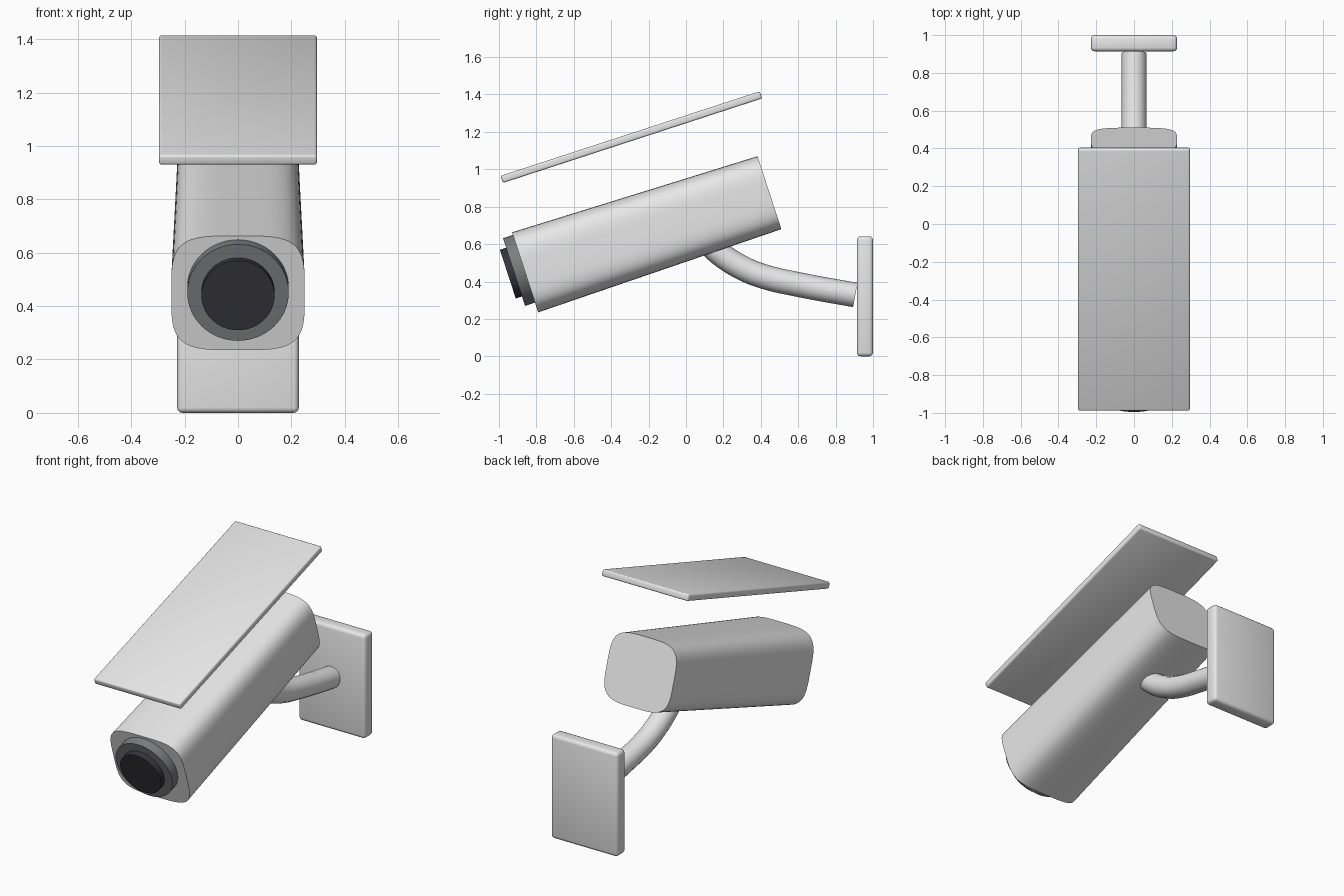
import bpy, bmesh, math
from mathutils import Matrix, Vector

if "Cube" in bpy.data.objects:
    bpy.data.objects.remove(bpy.data.objects["Cube"])

TILT = math.radians(18.06)
FRONT = Vector((0, -0.86, 0.449))          # centre of the housing's front face
HOUSING_LEN = 1.374


def material(name, rgb):
    m = bpy.data.materials.new(name)
    m.diffuse_color = (*rgb, 1)
    m.use_nodes = True
    m.node_tree.nodes["Principled BSDF"].inputs["Base Color"].default_value = m.diffuse_color
    return m


GREY = material("light_grey", (0.8, 0.8, 0.8))
DARK = material("dark_grey", (0.2, 0.205, 0.21))
BLACK = material("lens_black", (0.035, 0.035, 0.045))


def smooth(ob, angle=35):
    bpy.ops.object.select_all(action='DESELECT')
    ob.select_set(True)
    bpy.context.view_layer.objects.active = ob
    bpy.ops.object.shade_smooth_by_angle(angle=math.radians(angle))


def finish(bm, name, mat, loc, tilt=0.0):
    bmesh.ops.recalc_face_normals(bm, faces=bm.faces)
    me = bpy.data.meshes.new(name)
    bm.to_mesh(me)
    bm.free()
    me.materials.append(mat)
    me.transform(Matrix.Translation(loc) @ Matrix.Rotation(tilt, 4, 'X'))
    ob = bpy.data.objects.new(name, me)
    bpy.context.collection.objects.link(ob)
    smooth(ob)
    return ob


def loft(name, mat, sections, power, loc, count=64):
    """Capped superellipse loft along local y; sections = (y, z, half_w, half_h)."""
    bm = bmesh.new()
    rings = []
    for y, z, w, h in sections:
        ring = []
        for i in range(count):
            a = 2 * math.pi * i / count
            c, s = math.cos(a), math.sin(a)
            ring.append(bm.verts.new((
                w * math.copysign(abs(c) ** (2 / power), c), y,
                z + h * math.copysign(abs(s) ** (2 / power), s))))
        rings.append(ring)
    for a, b in zip(rings, rings[1:]):
        for i in range(count):
            j = (i + 1) % count
            bm.faces.new((a[i], a[j], b[j], b[i]))
    bm.faces.new(rings[0])
    bm.faces.new(rings[-1])
    return finish(bm, name, mat, loc, TILT)


def plate(name, mat, size, loc, bevel, tilt=0.0):
    bm = bmesh.new()
    bmesh.ops.create_cube(bm, size=1)
    bmesh.ops.scale(bm, vec=size, verts=bm.verts)
    bmesh.ops.bevel(bm, geom=bm.edges[:], offset=bevel, segments=3,
                    profile=0.5, affect='EDGES')
    return finish(bm, name, mat, loc, tilt)


# Tapered housing with a squarish rounded section
loft("camera_housing", GREY,
     [(0, 0, 0.25, 0.225), (HOUSING_LEN, 0, 0.228, 0.205)], 4, FRONT, 96)

# Lens ring and lens, set slightly above the housing axis
loft("lens_ring", DARK,
     [(0.02, 0.02, 0.19, 0.19), (-0.056, 0.02, 0.19, 0.19)], 2, FRONT)
loft("lens", BLACK,
     [(-0.04, 0.02, 0.137, 0.137), (-0.091, 0.02, 0.137, 0.137)], 2, FRONT)

# Sun visor floating above, parallel to the housing
plate("sun_visor", GREY, (0.592, 1.458, 0.04), (0, -0.292, 1.172), 0.01, TILT)

# Wall plate
plate("wall_plate", GREY, (0.456, 0.086, 0.642), (0, 0.957, 0.321), 0.02)

# Curved arm from the wall plate into the housing
path = [(0.905, 0.328), (0.621, 0.38), (0.402, 0.431), (0.295, 0.476),
        (0.196, 0.538), (0.13, 0.596), (0.05, 0.68)]
curve = bpy.data.curves.new("support_arm", 'CURVE')
curve.dimensions = '3D'
curve.bevel_depth = 0.066
curve.bevel_resolution = 6
curve.resolution_u = 6
curve.use_fill_caps = True
spline = curve.splines.new('BEZIER')
spline.bezier_points.add(len(path) - 1)
for p, (y, z) in zip(spline.bezier_points, path):
    p.co = (0, y, z)
    p.handle_left_type = p.handle_right_type = 'AUTO'
curve.materials.append(GREY)
arm = bpy.data.objects.new("support_arm", curve)
bpy.context.collection.objects.link(arm)
bpy.ops.object.select_all(action='DESELECT')
arm.select_set(True)
bpy.context.view_layer.objects.active = arm
bpy.ops.object.convert(target='MESH')
smooth(bpy.context.view_layer.objects.active, 40)
